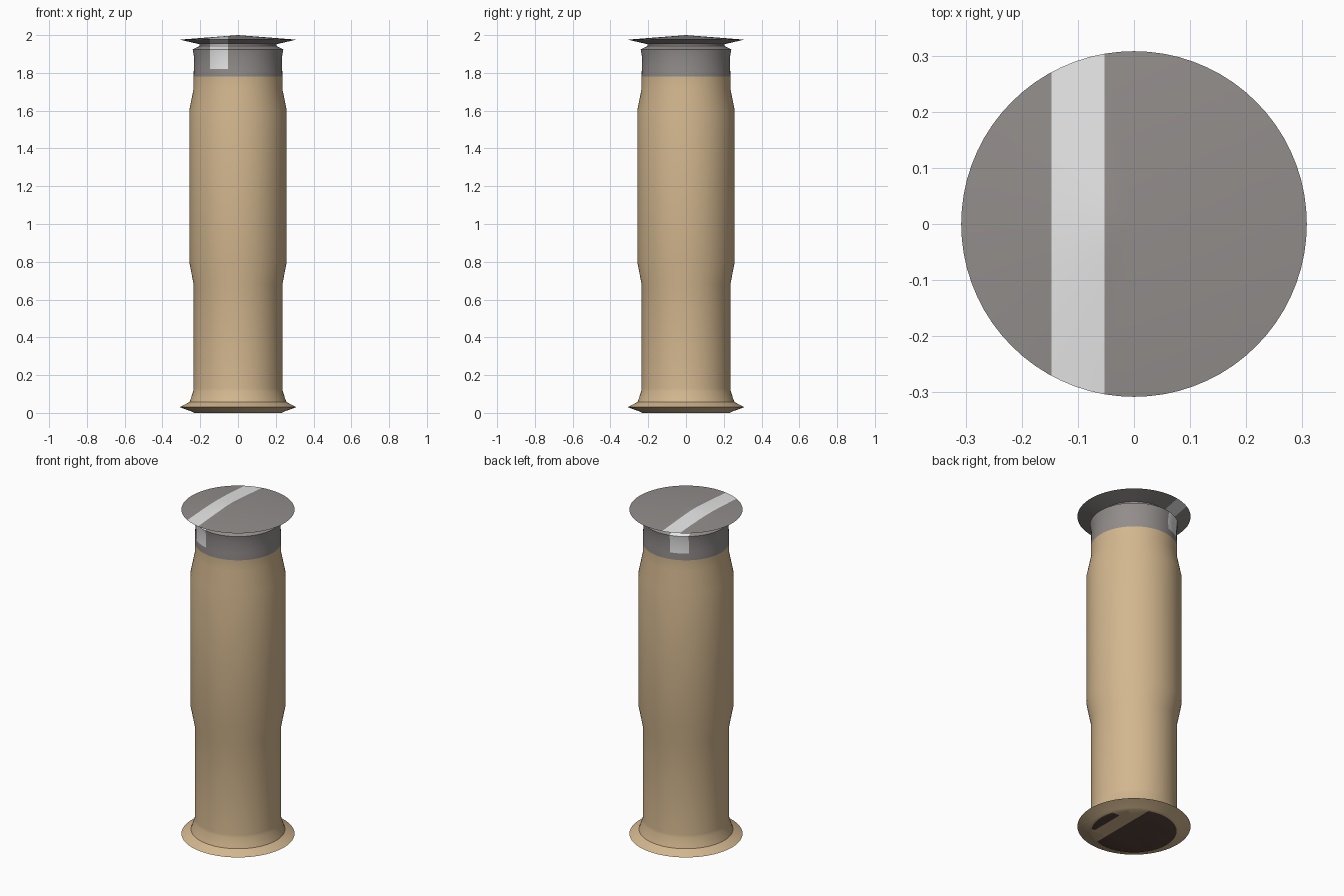
import bpy, bmesh, math
from mathutils import Vector

if "Cube" in bpy.data.objects:
    bpy.data.objects.remove(bpy.data.objects["Cube"])


def material(name, srgb):
    m = bpy.data.materials.new(name)
    lin = [((c / 255 + 0.055) / 1.055) ** 2.4 for c in srgb]
    m.diffuse_color = (*lin, 1)
    m.use_nodes = True
    m.node_tree.nodes["Principled BSDF"].inputs["Base Color"].default_value = m.diffuse_color
    return m


MATS = [material("tan", (211, 183, 143)), material("grey", (146, 141, 139)),
        material("pale_stripe", (232, 232, 232)), material("dark_brown", (88, 68, 60))]
TAN, GREY, PALE, DARK = range(4)


def lathe(name, profile, cuts, rule, seg=72):
    """Revolve a profile of (radius, z), slice it and colour faces by a rule."""
    bm = bmesh.new()
    verts = [bm.verts.new((r, 0, z)) for r, z in profile]
    edges = [bm.edges.new(p) for p in zip(verts, verts[1:])]
    bmesh.ops.spin(bm, geom=verts + edges, cent=(0, 0, 0), axis=(0, 0, 1),
                   angle=2 * math.pi, steps=seg, use_duplicate=False)
    bmesh.ops.remove_doubles(bm, verts=bm.verts, dist=1e-5)
    # slice only the faces inside each cut's height range
    for axis, pos, zmin, zmax in cuts:
        faces = [f for f in bm.faces if zmin < f.calc_center_median().z < zmax]
        geom = set(faces)
        for f in faces:
            geom.update(f.edges)
            geom.update(f.verts)
        no = Vector((0, 0, 0))
        no[axis] = 1
        bmesh.ops.bisect_plane(bm, geom=list(geom), dist=1e-5,
                               plane_co=no * pos, plane_no=no)
    bmesh.ops.recalc_face_normals(bm, faces=bm.faces)
    for f in bm.faces:
        f.material_index = rule(f.calc_center_median())
    me = bpy.data.meshes.new(name)
    bm.to_mesh(me)
    bm.free()
    for m in MATS:
        me.materials.append(m)
    ob = bpy.data.objects.new(name, me)
    bpy.context.collection.objects.link(ob)
    bpy.ops.object.select_all(action='DESELECT')
    ob.select_set(True)
    bpy.context.view_layer.objects.active = ob
    bpy.ops.object.shade_smooth_by_angle(angle=math.radians(35))
    return ob


def colour(c):
    # grey cap with a pale stripe running front to back
    if c.z > 1.82 and -0.147 < c.x < -0.053:
        return PALE
    if c.z > 1.78:
        return GREY
    # dark underside with a tan band and a dark patch
    if c.z < 0.002 and (c.x < 0.08 or (c.x > 0.17 and -0.13 < c.y < 0.08)):
        return DARK
    return TAN


# column: flared foot, stepped shaft, neck and shallow conical cap
lathe("column",
      [(0, 0), (0.232, 0), (0.245, 0.007), (0.308, 0.03), (0.256, 0.058),
       (0.25, 0.075), (0.237, 0.115), (0.235, 0.13), (0.235, 0.68), (0.258, 0.80),
       (0.258, 1.60), (0.235, 1.715), (0.235, 1.78), (0.234, 1.82), (0.232, 1.88),
       (0.24, 1.925), (0.205, 1.942), (0.205, 1.952), (0.308, 1.976), (0, 2.0)],
      [(0, -0.147, 1.82, 3), (0, -0.053, 1.82, 3),
       (0, 0.08, -1, 0.002), (0, 0.17, -1, 0.002),
       (1, -0.13, -1, 0.002), (1, 0.08, -1, 0.002)],
      colour)
